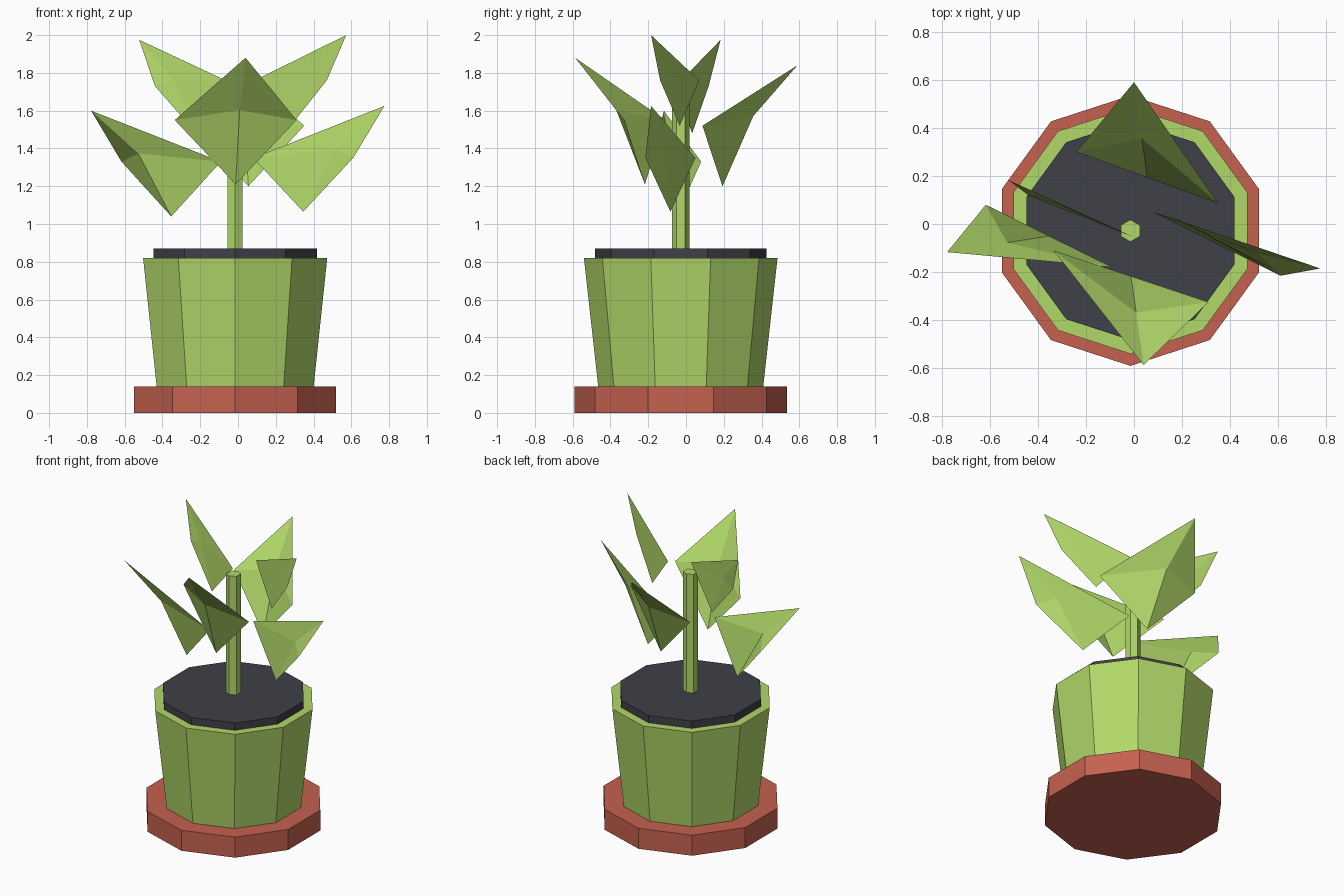
import bpy
from mathutils import Vector

if "Cube" in bpy.data.objects:
    bpy.data.objects.remove(bpy.data.objects["Cube"])

CX, CY = -0.015, -0.028


def material(name, rgb):
    m = bpy.data.materials.new(name)
    m.diffuse_color = (*rgb, 1)
    m.use_nodes = True
    m.node_tree.nodes["Principled BSDF"].inputs["Base Color"].default_value = m.diffuse_color
    return m


GREEN = material("leaf_green", (0.44, 0.69, 0.14))
TERRACOTTA = material("terracotta", (0.56, 0.12, 0.08))
SOIL = material("dark_soil", (0.05, 0.05, 0.065))


def frustum(name, sides, r1, r2, z1, z2, mat):
    bpy.ops.mesh.primitive_cone_add(vertices=sides, radius1=r1, radius2=r2, depth=z2 - z1,
                                    location=(CX, CY, (z1 + z2) / 2))
    ob = bpy.context.object
    ob.name = name
    ob.data.materials.append(mat)


def leaf(name, a, b, tip, z, drop):
    # Folded diamond: two side corners at height z, a low point, a tip and a raised crease point
    a, b, tip = Vector((*a, z)), Vector((*b, z)), Vector(tip)
    mid = (a + b) / 2
    low = mid - Vector((0, 0, drop))
    reach = tip - mid
    crease = mid + Vector((reach.x * 0.41, reach.y * 0.41, reach.z * 0.16))
    ring = [low, a, tip, b]
    if (tip - low).cross(b - a).z < 0:
        ring = [low, b, tip, a]
    faces = [(i, (i + 1) % 4, 4) for i in range(4)]
    me = bpy.data.meshes.new(name)
    me.from_pydata(ring + [crease], [], faces)
    me.materials.append(GREEN)
    bpy.context.collection.objects.link(bpy.data.objects.new(name, me))


# Saucer, pot, soil and stem
frustum("saucer", 10, 0.5625, 0.5625, 0, 0.14, TERRACOTTA)
frustum("pot", 10, 0.437, 0.5125, 0.14, 0.82, GREEN)
frustum("soil", 10, 0.455, 0.455, 0.82, 0.87, SOIL)
frustum("stem", 6, 0.046, 0.046, 0.87, 1.68, GREEN)

# Leaves: side corners (x, y), tip, corner height, drop to the low point
leaf("leaf_front", (-0.335, -0.11), (0.31, -0.325), (0.04, -0.587, 1.88), 1.55, 0.34)
leaf("leaf_back", (-0.24, 0.30), (0.35, 0.087), (0.0, 0.59, 1.84), 1.52, 0.32)
leaf("leaf_right", (0.61, -0.215), (0.08, 0.05), (0.775, -0.185, 1.625), 1.35, 0.285)
leaf("leaf_left", (-0.617, 0.08), (-0.09, -0.18), (-0.778, -0.117, 1.6), 1.33, 0.29)
leaf("leaf_upper_right", (0.47, -0.137), (0.087, 0.07), (0.573, -0.185, 2.0), 1.76, 0.24)
leaf("leaf_upper_left", (-0.44, 0.12), (0.0, -0.055), (-0.523, 0.183, 1.975), 1.73, 0.25)
